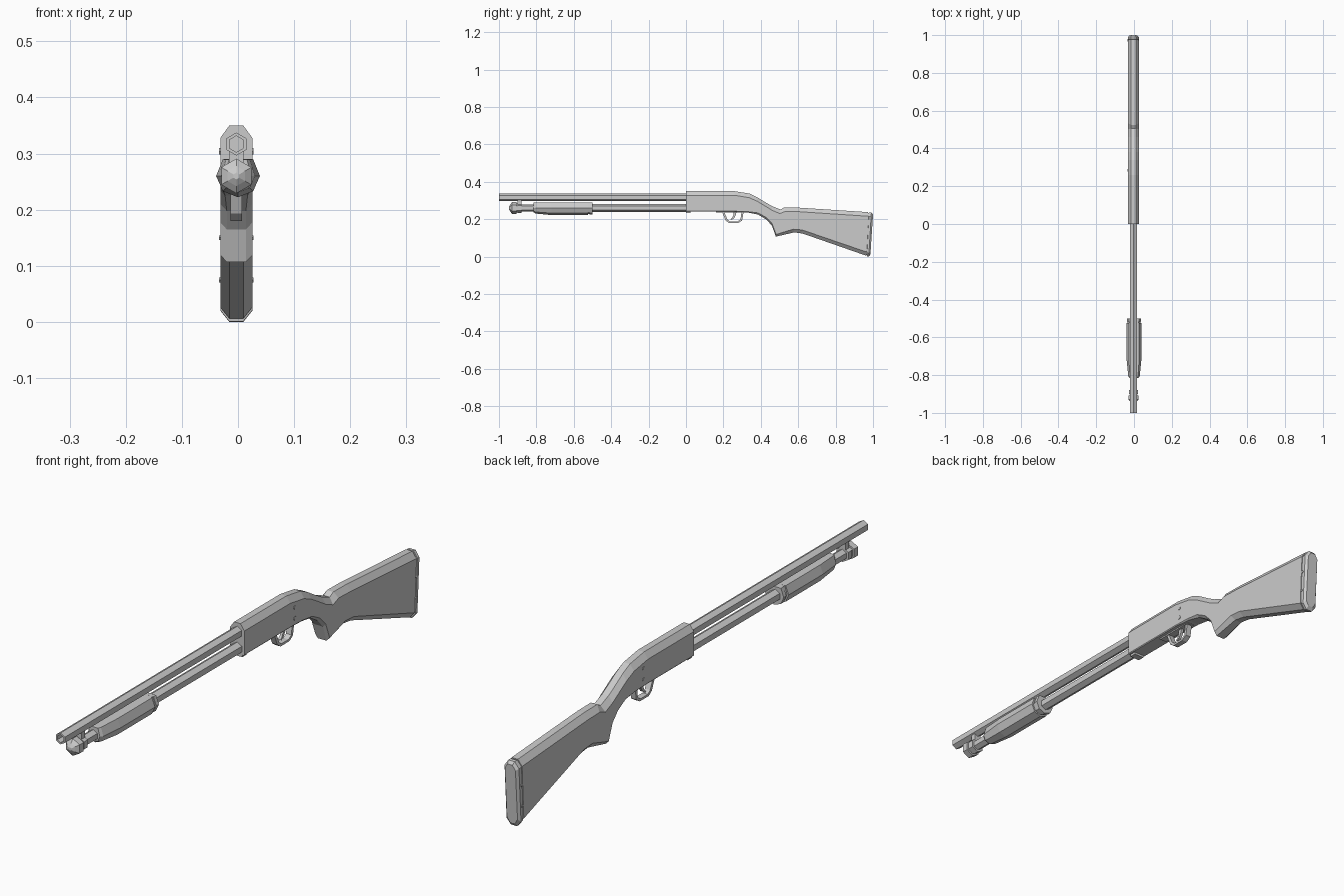
import bpy, bmesh, math

if "Cube" in bpy.data.objects:
    bpy.data.objects.remove(bpy.data.objects["Cube"])

CX = -0.003  # receiver and barrel sit slightly off the origin


def loft(name, rings):
    """Skin equal-sized rings of points and cap both ends."""
    bm = bmesh.new()
    vs = [[bm.verts.new(p) for p in ring] for ring in rings]
    n = len(vs[0])
    for a, b in zip(vs, vs[1:]):
        for i in range(n):
            j = (i + 1) % n
            bm.faces.new((a[i], a[j], b[j], b[i]))
    bm.faces.new(vs[0])
    bm.faces.new(vs[-1])
    bmesh.ops.recalc_face_normals(bm, faces=bm.faces)
    me = bpy.data.meshes.new(name)
    bm.to_mesh(me)
    bm.free()
    ob = bpy.data.objects.new(name, me)
    bpy.context.collection.objects.link(ob)
    return ob


def turned(name, x, z, profile, sides=6):
    """Prism turned around the y axis from (y, radius) pairs."""
    ang = [math.pi / 2 + i * math.tau / sides for i in range(sides)]
    return loft(name, [[(x + r * math.cos(a), y, z + r * math.sin(a)) for a in ang]
                       for y, r in profile])


def strip(name, pairs, w):
    """Flat bent bar from (outer, inner) pairs of (y, z) points."""
    return loft(name, [[(CX - w, *o), (CX + w, *o), (CX + w, *i), (CX - w, *i)]
                       for o, i in pairs])


def box(name, x, w, y0, y1, z0, z1):
    return loft(name, [[(x - w, y, z0), (x + w, y, z0), (x + w, y, z1), (x - w, y, z1)]
                       for y in (y0, y1)])


def body_ring(top, bot, hw, tw, tc, bw, bc):
    """Chamfered section between a top and a bottom point."""
    length = math.dist(top, bot)

    def at(d):
        t = d / length
        return top[0] + (bot[0] - top[0]) * t, top[1] + (bot[1] - top[1]) * t
    half = [(tw, 0), (hw, tc), (hw, length - bc), (bw, length)]
    pts = half + [(-x, d) for x, d in reversed(half)]
    return [(CX + x, *at(d)) for x, d in pts]


# receiver and stock in one body
H, T, C = 0.0285, 0.0125, 0.022
sections = [
    ((0, .35), (0, .24), .026, .003),
    ((.26, .35), (.26, .24), .026, .003),
    ((.34, .337), (.33, .236), .024, .005),
    ((.38, .318), (.385, .225), .02, .009),
    ((.42, .293), (.43, .198), .017, .012),
    ((.46, .270), (.46, .165), .017, .012),
    ((.505, .252), (.48, .107), .017, .012),
    ((.525, .263), (.58, .13), .014, .018),
    ((.6, .262), (.625, .123), .0125, .02),
    ((.973, .238), (.961, .006), .0125, .02),
]
loft("receiver_and_stock", [body_ring(t, b, H, T, C, bw, bc) for t, b, bw, bc in sections])

# butt pad with a groove in front and a bevelled rear edge
loft("butt_pad", [
    body_ring((.972, .234), (.960, .010), .026, .011, .02, .011, .02),
    body_ring((.978, .234), (.966, .008), .026, .011, .02, .011, .02),
    body_ring((.979, .237), (.967, .001), H, T, C, T, .02),
    body_ring((.991, .236), (.977, .000), H, T, C, T, .02),
    body_ring((1.0, .226), (.986, .012), .021, .01, .018, .01, .018),
])

# hollow barrel
BZ, MZ = .317, .26
turned("barrel", CX, BZ, [(.02, .0205), (-1, .0205), (-1, .0145), (-.9, .0145)])

# magazine tube, end cap and the lug joining it to the barrel
turned("magazine_tube", CX, MZ, [(.02, .021), (-.55, .021), (-.55, .019), (-.92, .019)])
turned("magazine_cap", CX, MZ, [(-.947, .006), (-.94, .018), (-.93, .031), (-.907, .031),
                                (-.907, .024), (-.902, .024)])
turned("lug_ring", CX, MZ, [(-.9, .027), (-.88, .027)])
box("barrel_lug", CX, .013, -.9, -.88, .265, .308)

# pump grip: octagon with its top cut flat under the barrel
OUT = [(-.027, .031), (-.039, 0), (-.027, -.028), (0, -.039), (.027, -.028), (.039, 0), (.027, .031)]
PUMP = [(-.815, .6), (-.805, .78), (-.72, 1), (-.525, 1), (-.525, .85),
        (-.515, .85), (-.515, .95), (-.5, .95)]
loft("pump_grip", [[(x * s, y, MZ + z * (s if z < 0 else .93 + .07 * s) * .97) for x, z in OUT]
                   for y, s in PUMP])

# underside plates
box("loading_lip", CX, .02, 0, .025, .232, .245)
box("trigger_plate", CX, .014, .16, .315, .235, .245)

# trigger guard and trigger
strip("trigger_guard", [
    ((.192, .24), (.204, .24)), ((.212, .193), (.222, .198)), ((.23, .18), (.235, .188)),
    ((.28, .18), (.276, .188)), ((.3, .193), (.291, .198)), ((.308, .24), (.297, .24))], .0105)
strip("trigger", [((.253, .24), (.271, .24)), ((.253, .222), (.265, .220)),
                  ((.247, .208), (.256, .204)), ((.238, .199), (.242, .196))], .005)

# cross pins through the receiver and butt
for i, (y, z, r) in enumerate([(.285, .304, .007), (.285, .265, .007),
                               (.975, .15, .005), (.972, .075, .005)]):
    ang = [k * math.tau / 6 for k in range(6)]
    loft(f"cross_pin_{i + 1}", [[(CX + s * (H + .002), y + r * math.cos(a), z + r * math.sin(a))
                                 for a in ang] for s in (-1, 1)])
